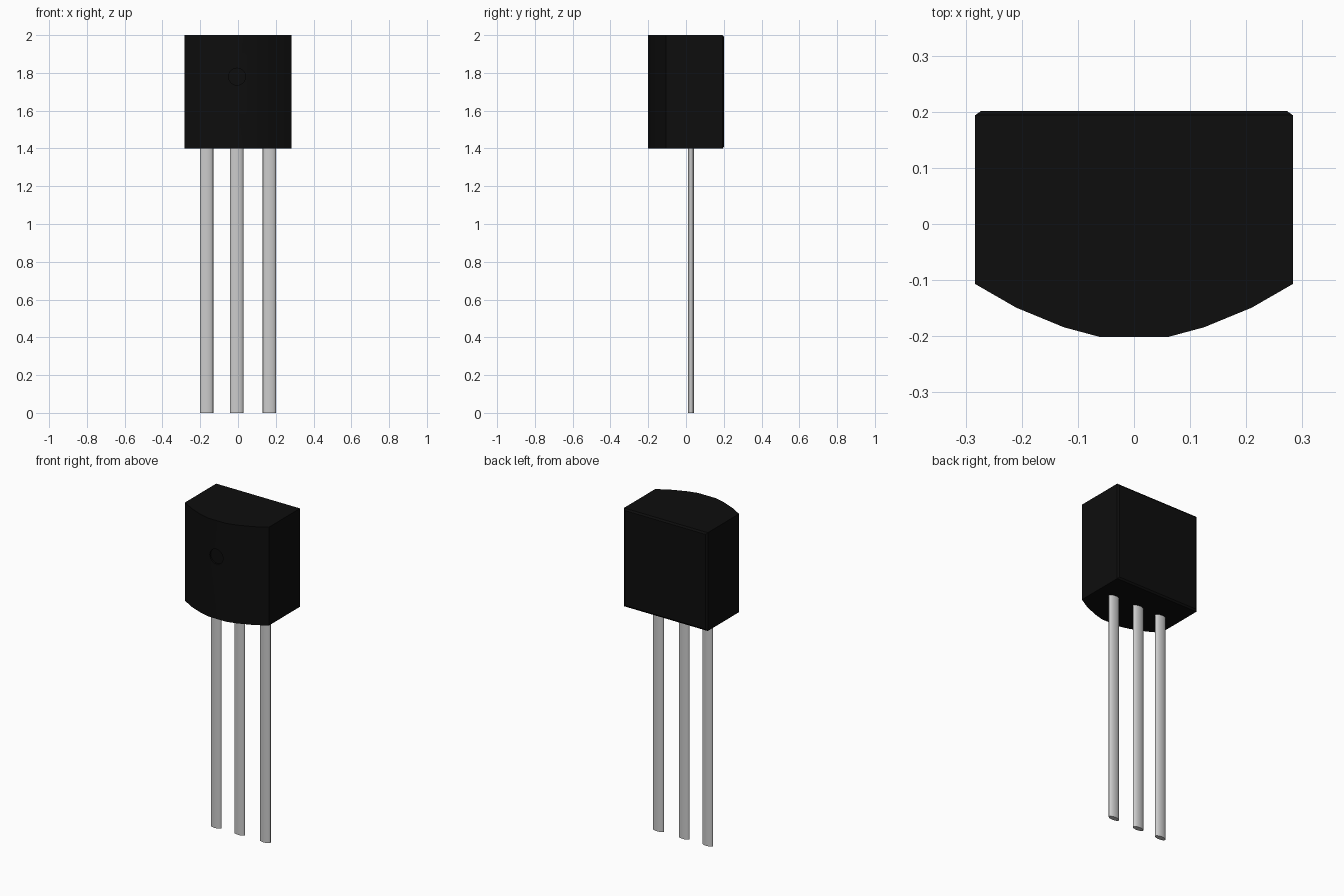
import bpy, bmesh

if "Cube" in bpy.data.objects:
    bpy.data.objects.remove(bpy.data.objects["Cube"])

def finish(obj, angle):
    bpy.ops.object.select_all(action='DESELECT')
    obj.select_set(True)
    bpy.context.view_layer.objects.active = obj
    bpy.ops.object.shade_smooth_by_angle(angle=angle)

black = bpy.data.materials.new("black_plastic")
black.diffuse_color = (0.004, 0.004, 0.004, 1)
black.use_nodes = True
black.node_tree.nodes["Principled BSDF"].inputs["Base Color"].default_value = black.diffuse_color

# Housing: flat back, bowed front, extruded upward
half = [(0.06, -0.2015), (0.125, -0.184), (0.21, -0.149), (0.283, -0.107), (0.283, 0.194)]
profile = half + [(-x, y) for x, y in reversed(half)]
bm = bmesh.new()
base = bm.faces.new([bm.verts.new((x, y, 1.4)) for x, y in profile])
ext = bmesh.ops.extrude_face_region(bm, geom=[base])
bmesh.ops.translate(bm, vec=(0, 0, 0.6), verts=[v for v in ext["geom"] if isinstance(v, bmesh.types.BMVert)])
bmesh.ops.recalc_face_normals(bm, faces=bm.faces)
# Raised bevelled rim on the back face
bm.normal_update()
back = [f for f in bm.faces if f.normal.y > 0.9]
bmesh.ops.inset_region(bm, faces=back, thickness=0.015, depth=0.0075)
mesh = bpy.data.meshes.new("housing")
bm.to_mesh(mesh)
bm.free()
housing = bpy.data.objects.new("housing", mesh)
bpy.context.collection.objects.link(housing)
housing.data.materials.append(black)

# Shallow round mould mark on the front
bpy.ops.mesh.primitive_cylinder_add(vertices=24, radius=0.045, depth=0.02,
                                    location=(-0.005, -0.2015, 1.78), rotation=(1.5707963, 0, 0))
cutter = bpy.context.object
cutter.name = "mark_cutter"
cutter.data.materials.append(black)
cut = housing.modifiers.new("mould_mark", 'BOOLEAN')
cut.operation = 'DIFFERENCE'
cut.solver = 'EXACT'
cut.object = cutter
bpy.context.view_layer.objects.active = housing
bpy.ops.object.modifier_apply(modifier=cut.name)
bpy.data.objects.remove(cutter)
finish(housing, 0.5)

# Three flattened oval leads
for name, x in (("left_lead", -0.166), ("middle_lead", -0.007), ("right_lead", 0.166)):
    bpy.ops.mesh.primitive_cylinder_add(vertices=24, radius=1, depth=1.41, location=(x, 0.027, 0.705))
    lead = bpy.context.object
    lead.name = name
    lead.scale = (0.035, 0.016, 1)
    bpy.ops.object.transform_apply(location=False, rotation=False, scale=True)
    finish(lead, 0.9)
